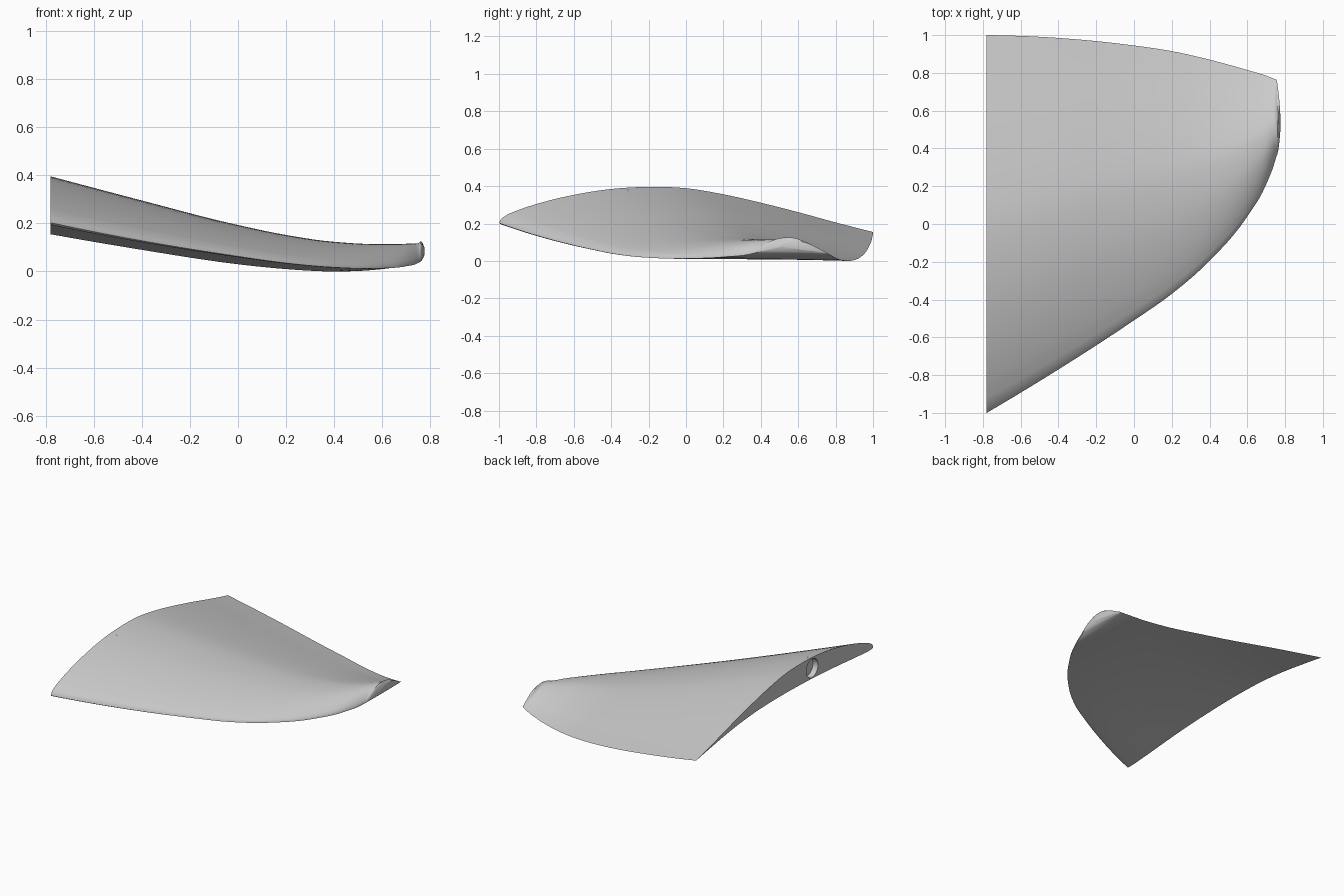
import bpy, bmesh, math
from mathutils import Vector

old = bpy.data.objects.get("Cube")
if old:
    bpy.data.objects.remove(old, do_unlink=True)

grey = bpy.data.materials.new("plain_grey")
grey.use_nodes = True
colour = (0.6, 0.6, 0.6, 1)
grey.diffuse_color = colour
grey.node_tree.nodes["Principled BSDF"].inputs["Base Color"].default_value = colour

# Span stations: x, leading y, leading z, trailing y, trailing z, upper and lower camber factors
STATIONS = [
    (-.78, -1, .203, 1, .155, 1, 1),
    (-.4, -.77, .128, .985, .09, .98, .8),
    (0, -.51, .063, .945, .03, .93, .5),
    (.2, -.37, .035, .915, .01, .93, .3),
    (.4, -.195, .017, .87, 0, 1, .12),
    (.6, .04, .013, .815, .01, 1.24, 0),
    (.7, .21, .022, .785, .025, 1.5, 0),
    (.75, .345, .037, .766, .036, 1.8, 0),
    (.768, .42, .055, .762, .039, 2, 0),
    (.776, .51, .075, .758, .042, 1.6, 0),
]
# Cross-section: chord fraction, upper height, lower height (per unit chord)
SECTION = [
    (0, 0, 0), (.004, .008, -.003), (.015, .018, -.004), (.05, .035, -.002),
    (.1, .053, .003), (.2, .08, .014), (.3, .098, .024), (.4, .106, .031),
    (.5, .105, .036), (.6, .091, .038), (.7, .071, .036), (.8, .048, .028),
    (.9, .023, .015), (1, 0, 0),
]


def smooth_rows(rows, steps):
    """Pass a smooth curve through rows of values."""
    rows = [Vector(r) for r in rows]
    gaps = [b[0] - a[0] for a, b in zip(rows, rows[1:])]
    rates = [(b - a) / g for a, b, g in zip(rows, rows[1:], gaps)]
    slopes = [(rates[i] * gaps[i + 1] + rates[i + 1] * gaps[i]) / (gaps[i] + gaps[i + 1])
              for i in range(len(gaps) - 1)]
    slopes = [rates[0] * 2 - slopes[0]] + slopes + [rates[-1] * 2 - slopes[-1]]
    out = []
    for i, h in enumerate(gaps):
        for k in range(steps):
            t = k / steps
            u = 1 - t
            out.append(rows[i] * (u * u * (1 + 2 * t)) + slopes[i] * (h * t * u * u)
                       + rows[i + 1] * (t * t * (3 - 2 * t)) - slopes[i + 1] * (h * t * t * u))
    return out + [rows[-1]]


section = smooth_rows(SECTION, 3)
loop = [(s, up, 0) for s, up, low in section] + [(s, 0, low) for s, up, low in section[-2:0:-1]]

# Fin skin: lofted sections with closed ends
bm = bmesh.new()
rings = []
for x, ly, lz, ty, tz, upper, lower in smooth_rows(STATIONS, 5):
    tip_x = x if x < .75 else .75 + (x - .75) * .25
    chord = ty - ly
    rings.append([bm.verts.new((x + (tip_x - x) * s * s, ly + chord * s,
                                lz + (tz - lz) * s + (up * upper + low * lower) * chord))
                  for s, up, low in loop])
n = len(loop)
for a, b in zip(rings, rings[1:]):
    for i in range(n):
        j = (i + 1) % n
        bm.faces.new((a[i], a[j], b[j], b[i]))
bm.faces.new(rings[0])
bm.faces.new(rings[-1])
bmesh.ops.recalc_face_normals(bm, faces=bm.faces)
mesh = bpy.data.meshes.new("fin")
bm.to_mesh(mesh)
bm.free()
mesh.materials.append(grey)
fin = bpy.data.objects.new("fin", mesh)
bpy.context.collection.objects.link(fin)

# Shallow round socket in the root face
bpy.ops.mesh.primitive_cylinder_add(vertices=32, radius=.066, depth=.08,
                                    location=(-.78, -.31, .315),
                                    rotation=(0, math.pi / 2, 0))
cutter = bpy.context.object
cutter.name = "socket_cutter"
cutter.data.materials.append(grey)
cut = fin.modifiers.new("socket", 'BOOLEAN')
cut.operation = 'DIFFERENCE'
cut.solver = 'EXACT'
cut.object = cutter
bpy.ops.object.select_all(action='DESELECT')
fin.select_set(True)
bpy.context.view_layer.objects.active = fin
bpy.ops.object.modifier_apply(modifier=cut.name)
bpy.data.objects.remove(cutter, do_unlink=True)

bpy.ops.object.shade_smooth_by_angle(angle=math.radians(35))
